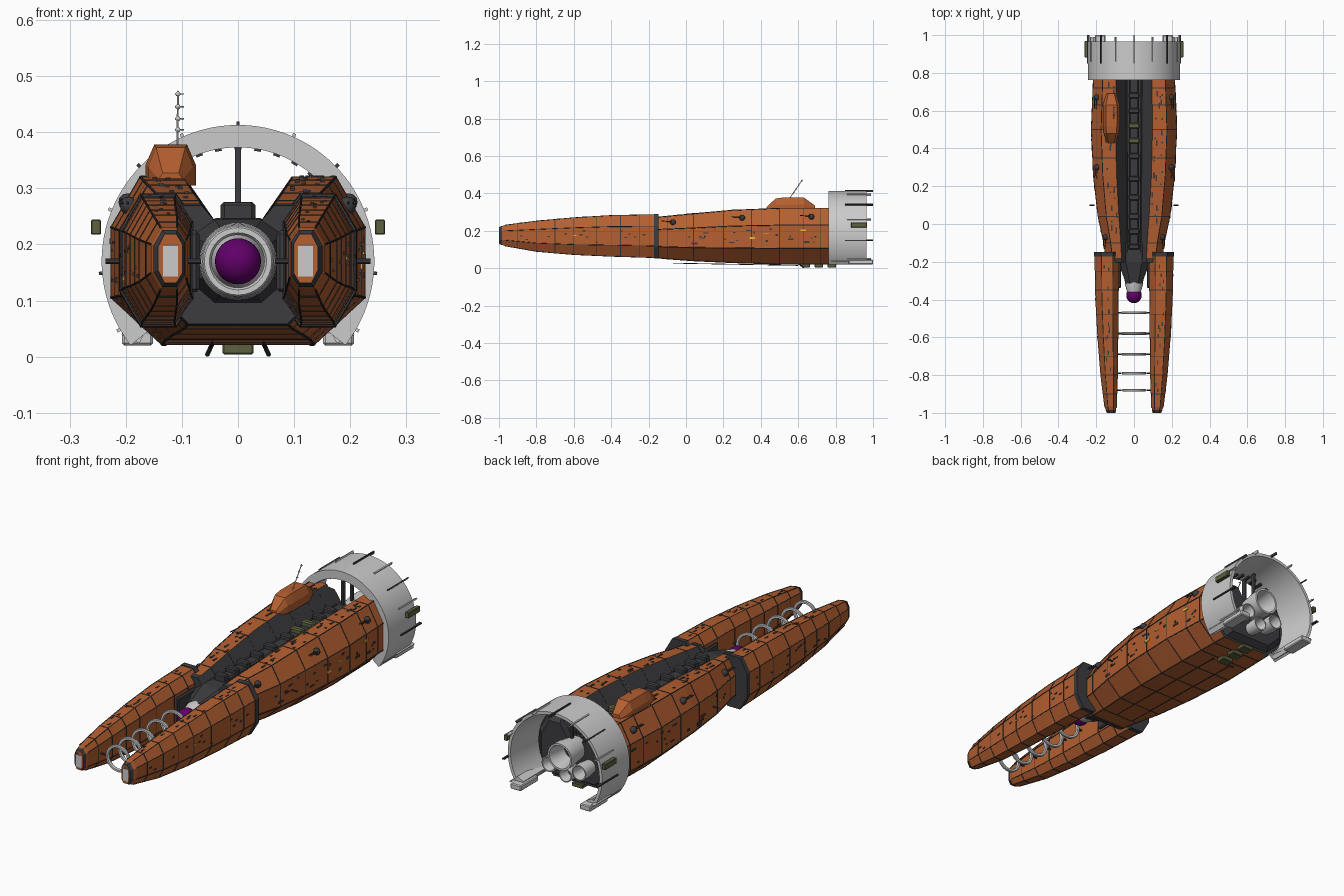
import bpy, bmesh, math, random
from mathutils import Vector, Matrix

if "Cube" in bpy.data.objects:
    bpy.data.objects.remove(bpy.data.objects["Cube"])

random.seed(4)

def material(name, rgb):
    m = bpy.data.materials.new(name)
    m.diffuse_color = (*rgb, 1)
    m.use_nodes = True
    m.node_tree.nodes["Principled BSDF"].inputs["Base Color"].default_value = m.diffuse_color
    return m

ORANGE = material("orange_paint", (0.46, 0.115, 0.03))
DARK = material("dark_metal", (0.045, 0.045, 0.05))
GREEN = material("olive_green", (0.11, 0.12, 0.05))
PURPLE = material("purple_glow", (0.12, 0.0, 0.14))
YELLOW = material("yellow_lamp", (0.8, 0.5, 0.05))

def finish(name, bm, mats=(), smooth=False):
    bmesh.ops.recalc_face_normals(bm, faces=bm.faces)
    me = bpy.data.meshes.new(name)
    bm.to_mesh(me)
    bm.free()
    for m in mats:
        if m: me.materials.append(m)
    if smooth:
        me.shade_smooth()
        me.set_sharp_from_angle(angle=math.radians(35))
    ob = bpy.data.objects.new(name, me)
    bpy.context.collection.objects.link(ob)
    return ob

def box(name, c, size, mat=None, roll=0, bevel=0):
    bm = bmesh.new()
    bmesh.ops.create_cube(bm, size=1, matrix=Matrix.Translation(c) @ Matrix.Rotation(roll, 4, 'Y') @ Matrix.Diagonal((*size, 1)))
    if bevel:
        bmesh.ops.bevel(bm, geom=bm.edges[:], offset=bevel, segments=1, affect='EDGES')
    return finish(name, bm, [mat])

def rod(name, a, b, r, mat=None, r2=None, seg=6):
    a, b = Vector(a), Vector(b)
    d = b - a
    bm = bmesh.new()
    bmesh.ops.create_cone(bm, cap_ends=True, segments=seg, radius1=r, radius2=r if r2 is None else r2, depth=d.length,
                          matrix=Matrix.Translation((a + b) / 2) @ d.to_track_quat('Z', 'Y').to_matrix().to_4x4())
    return finish(name, bm, [mat], seg > 8)

def ball(name, c, r, mat=None, seg=12):
    bm = bmesh.new()
    bmesh.ops.create_uvsphere(bm, u_segments=seg, v_segments=seg // 2, radius=r, matrix=Matrix.Translation(c))
    return finish(name, bm, [mat], True)

def loft(name, rings, mats, dark_spans=(), caps=True, closed=False, cap_mat=0, smooth=False):
    bm = bmesh.new()
    vs = [[bm.verts.new(p) for p in ring] for ring in rings]
    n = len(rings[0])
    for a, b in zip(vs, vs[1:] + (vs[:1] if closed else [])):
        for i in range(n):
            f = bm.faces.new((a[i], a[(i + 1) % n], b[(i + 1) % n], b[i]))
            f.material_index = 1 if i in dark_spans else 0
    if caps and not closed:
        bm.faces.new(vs[0]).material_index = cap_mat
        bm.faces.new(vs[-1]).material_index = cap_mat
    return finish(name, bm, mats, smooth)

def lathe(name, prof, c, mat=None, a0=0, a1=360, seg=32):
    """Turn a closed (y, radius) profile around the y axis through (cx, cz)."""
    full = a1 - a0 == 360
    rings = []
    for i in range(seg if full else seg + 1):
        t = math.radians(a0 + (a1 - a0) * i / seg)
        rings.append([(c[0] + r * math.cos(t), y, c[1] + r * math.sin(t)) for y, r in prof])
    return loft(name, rings, [mat], closed=full, smooth=True)

def lerp(table, y):
    for a, b in zip(table, table[1:]):
        if y <= b[0]:
            t = (y - a[0]) / (b[0] - a[0])
            return [p + (q - p) * t for p, q in zip(a[1:], b[1:])]
    return table[-1][1:]

# Hull: half width, bottom, top, channel half width along y
HULL = [(-0.2, .145, .06, .268, .065), (-.1, .16, .05, .278, .07), (.04, .19, .04, .291, .08),
        (.25, .214, .03, .31, .092), (.5, .226, .022, .32, .098), (.79, .214, .022, .32, .095)]
# Prong: inner x, outer x, bottom, top
PRONG = [(-1, .1, .142, .132, .218), (-.97, .093, .155, .12, .23), (-.8, .087, .176, .09, .252), (-.6, .085, .192, .073, .27),
         (-.4, .083, .203, .064, .282), (-.15, .08, .208, .056, .287)]

def hull_ring(y, k=0.0):
    xs, zb, zt, xi = lerp(HULL, y)
    xs, zb, zt = xs + k, zb - k, zt + k
    h = zt - zb
    half = [(.6 * xs, zb), (xs, zb + .28 * h), (xs, zb + .7 * h), (.77 * xs, zt), (xi, zt), (.035, .232 + k)]
    return [(x, y, z) for x, z in half] + [(-x, y, z) for x, z in reversed(half)]

def prong_ring(y, s, k=0.0):
    xi, xo, zb, zt = lerp(PRONG, y)
    xi, xo, zb, zt = xi - k, xo + k, zb - k, zt + k
    w, h = xo - xi, zt - zb
    pts = [(xi + .25 * w, zb), (xi + .72 * w, zb), (xo, zb + .27 * h), (xo, zb + .73 * h),
           (xi + .72 * w, zt), (xi + .25 * w, zt), (xi, zb + .8 * h), (xi, zb + .2 * h)]
    return [(s * x, y, z) for x, z in pts]

def seam(name, fn, y, w=.004, k=.0015):
    loft(name, [fn(y - w / 2, 0), fn(y - w / 2, k), fn(y + w / 2, k), fn(y + w / 2, 0)], [DARK], caps=False)

# Main hull with dark channel, seams and edge strips
loft("main_hull", [hull_ring(r[0]) for r in HULL], [ORANGE, DARK], (4, 5, 6), cap_mat=1)
for y in (-.1, .04, .2, .35, .5, .63, .72):
    seam("hull_seam", hull_ring, y)
for i in (0, 1, 2, 3, 8, 9, 10, 11):
    for a, b in zip(HULL, HULL[1:]):
        rod("hull_edge_strip", hull_ring(a[0])[i], hull_ring(b[0])[i], .0025, DARK)
loft("hull_front_frame", [hull_ring(-.205, .002), hull_ring(-.18, .003)], [DARK])

# Prongs with dark rear frame, nose plate, seams
for s in (-1, 1):
    fn = lambda y, k=0.0: prong_ring(y, s, k)
    loft("prong", [fn(r[0]) for r in PRONG], [ORANGE])
    loft("prong_rear_frame", [fn(-.172, .003), fn(-.148, .004)], [DARK])
    loft("prong_nose_frame", [fn(-1, .001), fn(-.985, .002)], [DARK])
    box("prong_nose_plate", (s * .12, -.997, .17), (.027, .007, .055))
    for y in (-.9, -.8, -.7, -.6, -.48, -.35, -.25):
        seam("prong_seam", fn, y)
    for i in range(8):
        for a, b in zip(PRONG[1:], PRONG[2:]):
            rod("prong_edge_strip", fn(a[0])[i], fn(b[0])[i], .002, DARK)
    box("prong_inner_pad", (s * .079, -.25, .17), (.02, .18, .11), DARK, bevel=.006)
    # ring mounts
    for y in (-.47, -.58, -.69, -.79, -.88):
        rod("ring_mount", (s * .066, y, .17), (s * .1, y, .17), .005, DARK)

# Dark neck, collar and purple emitter
def oct_ring(y, w, h):
    return [(w * a, y, .17 + h * b) for a, b in ((.5, -1), (1, -.5), (1, .6), (.5, 1), (-.5, 1), (-1, .6), (-1, -.5), (-.5, -1))]
loft("neck", [oct_ring(-.315, .046, .046), oct_ring(-.29, .052, .052), oct_ring(-.2, .085, .075), oct_ring(-.1, .085, .075)], [DARK])
lathe("emitter_collar", [(-.3, .01), (-.3, .048), (-.32, .048), (-.36, .036), (-.36, .01)], (0, .17), seg=24)
ball("emitter_sphere", (0, -.378, .17), .041, PURPLE, 32)

# Accelerator rings between the prongs
for i, y in enumerate((-.47, -.58, -.69, -.79, -.88)):
    r = .069 - .0015 * i
    lathe("accelerator_ring", [(y - .007, r - .012), (y - .007, r - .003), (y - .003, r), (y + .003, r),
                               (y + .007, r - .003), (y + .007, r - .012), (y, r - .016)], (0, .17), seg=32)

# Spine inside the channel
box("spine", (0, .33, .24), (.05, .9, .03), DARK, bevel=.006)
for y in (-.12, -.04, .04, .14, .24, .36, .6, .68):
    box("spine_block", (0, y, .258), (.058, .03, .034), DARK, bevel=.005)
for y in (.44, .52):
    box("spine_tank", (0, y, .258), (.062, .03, .036), GREEN, bevel=.006)
for s in (-1, 1):
    rod("spine_pipe", (s * .034, -.15, .242), (s * .04, .78, .242), .005, DARK)

# Rear ring with feet, struts, fins and side boxes
lathe("rear_ring", [(.762, .203), (.762, .243), (.965, .243), (.965, .229)], (0, .17), a0=-38, a1=218, seg=64)
box("ring_strut", (0, .775, .31), (.011, .02, .13), DARK)
box("ring_strut", (0, .84, .31), (.009, .015, .13), DARK)
for s in (-1, 1):
    box("ring_foot", (s * .179, .935, .033), (.055, .13, .026), bevel=.004)
    box("ring_foot_top", (s * .185, .87, .045), (.035, .19, .03), roll=s * -.45)
    box("ring_side_box", (s * .253, .925, .231), (.018, .085, .027), GREEN, bevel=.002)
for i, d in enumerate((-30, -5, 22, 44, 66, 90, 114, 136, 158, 185, 210)):
    t = math.radians(d)
    c = lambda r, y: (r * math.cos(t), y, .17 + r * math.sin(t))
    box("ring_fin", c(.243, .925), (.012, .15 if i % 2 else .13, .006), DARK if i % 2 else None, -t)
for d in range(50, 131, 10):
    t = math.radians(d)
    box("ring_inner_block", (.205 * math.cos(t), .79, .17 + .205 * math.sin(t)), (.012, .04, .012), DARK, -t)

# Rear bulkhead and engine nozzles
loft("engine_bulkhead", [[(x * f, y, .165 + (z - .165) * f) for x, _, z in hull_ring(.79)] for y, f in ((.785, .95), (.82, .8))], [DARK])
for x, z, r, y in ((0, .195, .062, .93), (-.078, .13, .036, .9), (.078, .13, .036, .9), (0, .095, .033, .89)):
    lathe("engine_nozzle", [(.8, r * .6), (.8, r * .8), (y - .04, r), (y, r), (y, r * .86), (.83, r * .6)], (x, z), seg=24)
    rod("nozzle_core", (x, .8, z), (x, .84, z), r * .65, DARK, seg=16)

# Bridge pod and antenna
pod = [[(-.12 + dx * w, y, z0 + dz) for dx, dz in ((-1, 0), (1, 0), (1, .5 * h), (.65, h), (-.65, h), (-1, .5 * h))]
       for y, w, z0, h in ((.43, .022, .305, .022), (.48, .04, .305, .068), (.52, .045, .305, .073), (.63, .045, .305, .073), (.69, .025, .305, .03))]
loft("bridge_pod", pod, [ORANGE])
rod("antenna", (-.108, .555, .375), (-.107, .622, .473), .002)
for t in (.3, .5, .72, .95):
    y, z = .555 + .067 * t, .375 + .098 * t
    ball("antenna_node", (-.107, y, z), .0045)
    rod("antenna_arm", (-.112, y, z), (-.096, y, z), .001)

# Small turrets with twin barrels on the shoulders
for s in (-1, 1):
    for y in (-.07, .3, .67):
        xs, zb, zt, xi = lerp(HULL, y)
        x, z = s * .9 * xs, zb + .85 * (zt - zb)
        ball("turret", (x, y, z), .016, DARK)
        for dx in (-.005, .005):
            rod("turret_barrel", (x + s * .006 + dx, y, z + .004), (x + s * .008 + dx, y - .06, z + .006), .0025, DARK)
    # surface hatches, studs and lamps
    for i in range(24):
        y = random.uniform(-.05, .74)
        xs, zb, zt, xi = lerp(HULL, y)
        z = zb + random.uniform(.33, .65) * (zt - zb)
        box("hull_hatch", (s * xs, y, z), (.006, random.choice((.008, .014, .03)), random.choice((.005, .01))), YELLOW if i % 9 == 0 else DARK)
        box("shoulder_hatch", (s * random.uniform(xi + .01, .7 * xs), y, zt), (.008, random.choice((.01, .03)), .005), DARK)
    for i in range(14):
        y = random.uniform(-.9, -.2)
        xi, xo, zb, zt = lerp(PRONG, y)
        box("prong_hatch", (s * xo, y, zb + random.uniform(.33, .65) * (zt - zb)), (.005, .014, .006), YELLOW if i == 5 else DARK)
        box("prong_top_hatch", (s * (xi + random.uniform(.32, .65) * (xo - xi)), y, zt), (.006, .02, .004), DARK)
    # side barrels, belly probes
    rod("side_barrel", (s * .21, .1, .17), (s * .236, .1, .17), .005, DARK)
    rod("belly_probe", (s * .045, -.07, .027), (s * .05, .6, .015), .002, DARK)
    rod("belly_probe_leg", (s * .045, .6, .025), (s * .055, .63, .003), .004, DARK)

# Belly tanks
for y in (.64, .71, .78):
    box("belly_tank", (0, y, .014), (.056, .045, .02), GREEN, bevel=.003)
